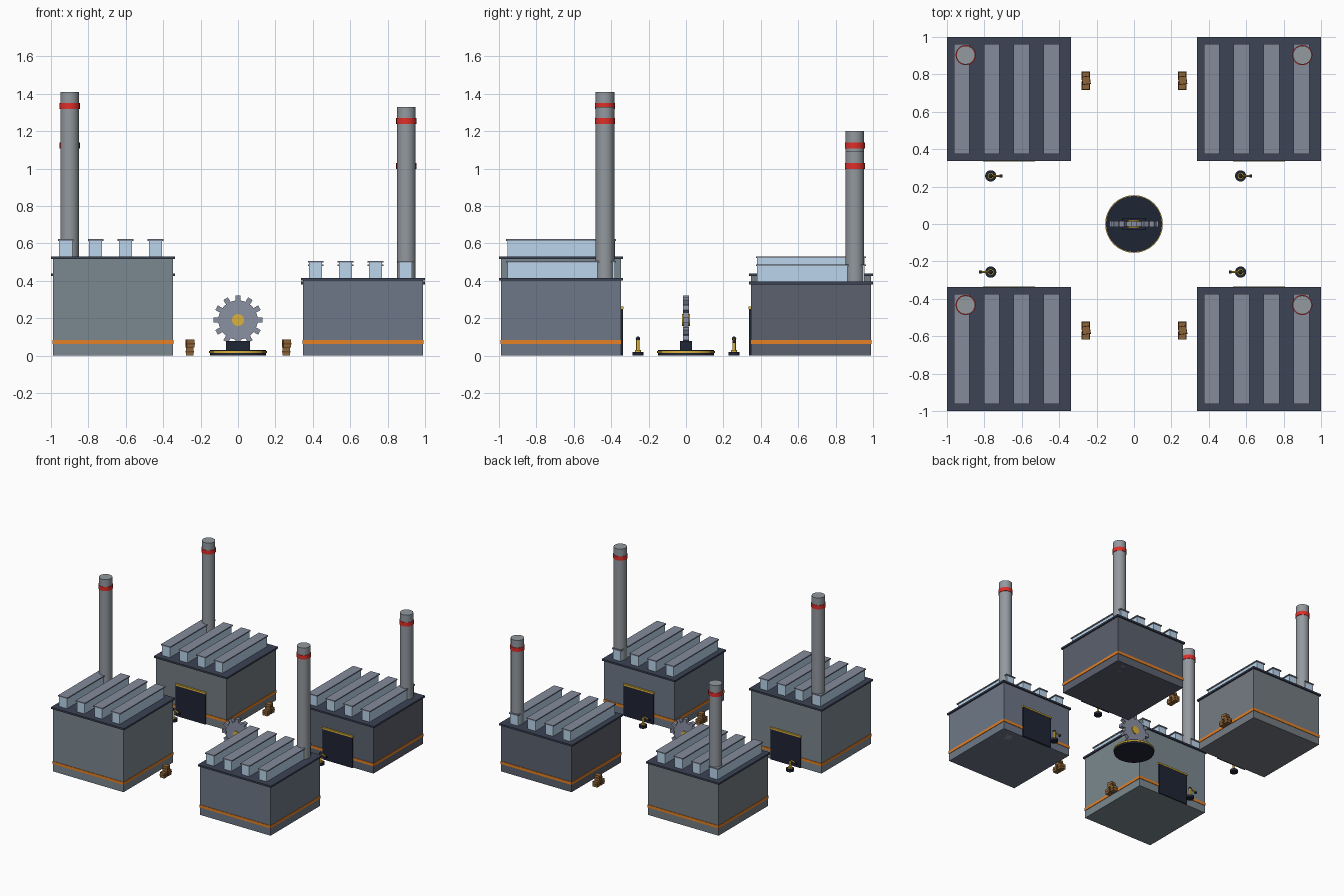
import bpy, math
from mathutils import Matrix, Vector

if "Cube" in bpy.data.objects:
    bpy.data.objects.remove(bpy.data.objects["Cube"])


def material(name, r, g, b):
    """Material from display (0-255) colour values."""
    m = bpy.data.materials.new(name)
    m.diffuse_color = tuple((c / 255) ** 2.2 for c in (r, g, b)) + (1,)
    m.use_nodes = True
    m.node_tree.nodes["Principled BSDF"].inputs["Base Color"].default_value = m.diffuse_color
    return m


DARK = material("dark_metal", 36, 41, 56)
ROOF = material("roof_slate", 62, 69, 86)
CAP = material("skylight_frame", 132, 138, 154)
GLASS = material("pale_glass", 185, 212, 235)
STACK = material("chimney_grey", 146, 152, 158)
RED = material("warning_red", 222, 50, 45)
ORANGE = material("stripe_orange", 228, 128, 42)
GOLD = material("machine_yellow", 220, 178, 60)
STEEL = material("gear_steel", 138, 144, 162)
WOOD = material("crate_wood", 140, 100, 58)
TRIM = material("crate_trim", 108, 74, 42)


def box(name, center, size, mat, rot=0.0, axis='Z'):
    bpy.ops.mesh.primitive_cube_add(size=1)
    o = bpy.context.object
    o.name = name
    o.matrix_world = (Matrix.Translation(center) @ Matrix.Rotation(rot, 4, axis)
                      @ Matrix.Diagonal((*size, 1)))
    o.data.materials.append(mat)
    return o


def slab(name, x, y, z0, z1, sx, sy, mat, rot=0.0):
    return box(name, (x, y, (z0 + z1) / 2), (sx, sy, z1 - z0), mat, rot)


def rod(name, a, b, r, mat, sides=24):
    a, b = Vector(a), Vector(b)
    bpy.ops.mesh.primitive_cylinder_add(vertices=sides, radius=r, depth=(b - a).length)
    o = bpy.context.object
    o.name = name
    o.matrix_world = (Matrix.Translation((a + b) / 2)
                      @ (b - a).to_track_quat('Z', 'Y').to_matrix().to_4x4())
    o.data.materials.append(mat)
    bpy.ops.object.shade_smooth_by_angle()
    return o


def ball(name, center, r, mat):
    bpy.ops.mesh.primitive_uv_sphere_add(segments=12, ring_count=8, radius=r, location=center)
    o = bpy.context.object
    o.name = name
    o.data.materials.append(mat)
    bpy.ops.object.shade_smooth_by_angle()


def factory(tag, sx, sy, h, stack_top, wall):
    cx, cy = 0.668 * sx, 0.668 * sy
    # walls, stripe and roof slab
    slab(tag + "_walls", cx, cy, 0, h, 0.64, 0.64, wall)
    slab(tag + "_stripe", cx, cy, 0.062, 0.084, 0.648, 0.648, ORANGE)
    slab(tag + "_roof", cx, cy, h, h + 0.014, 0.664, 0.664, ROOF)
    # skylight strips
    for i in range(4):
        x = cx - 0.253 + 0.16 * i
        slab(f"{tag}_skylight_{i}", x, cy, h + 0.014, h + 0.097, 0.07, 0.575, GLASS)
        slab(f"{tag}_skylight_cap_{i}", x, cy, h + 0.097, h + 0.106, 0.084, 0.587, CAP)
    # chimney with red band
    px, py = cx + 0.232 * sx, cy + 0.235
    rod(tag + "_chimney", (px, py, 0), (px, py, stack_top), 0.05, STACK)
    rod(tag + "_chimney_band", (px, py, stack_top - 0.092), (px, py, stack_top - 0.06), 0.054, RED)
    # door facing the middle aisle
    dy = cy - 0.322 * sy
    slab(tag + "_door", cx, dy, 0, 0.25, 0.27, 0.018, DARK)
    slab(tag + "_door_lintel", cx, dy, 0.25, 0.263, 0.28, 0.024, GOLD)
    # loading arm beside the door
    ax, ay = cx - 0.098, 0.257 * sy
    rod(tag + "_arm_base", (ax, ay, 0), (ax, ay, 0.02), 0.03, DARK)
    rod(tag + "_arm_collar", (ax, ay, 0.02), (ax, ay, 0.03), 0.017, GOLD)
    rod(tag + "_arm_post", (ax, ay, 0.02), (ax, ay, 0.09), 0.009, GOLD, 12)
    ball(tag + "_arm_joint", (ax, ay, 0.09), 0.012, DARK)
    rod(tag + "_forearm", (ax, ay, 0.09), (ax + 0.05 * sy, ay, 0.075), 0.006, GOLD, 12)
    box(tag + "_gripper", (ax + 0.055 * sy, ay, 0.074), (0.014, 0.016, 0.014), DARK)
    # crate stack beside the inner wall
    kx, ky = 0.258 * sx, cy + 0.098
    for i, (dx, dyy, z, a) in enumerate(((0, -0.026, 0, 0), (0, 0.026, 0, 0), (0.002, 0.002, 0.043, 0.15))):
        slab(f"{tag}_crate_{i}", kx + dx, ky + dyy, z, z + 0.042, 0.042, 0.042, WOOD, a)
        slab(f"{tag}_crate_strap_{i}", kx + dx, ky + dyy, z + 0.017, z + 0.025, 0.045, 0.045, TRIM, a)


factory("front_left", -1, -1, 0.516, 1.41, material("wall_front_left", 122, 135, 142))
factory("front_right", 1, -1, 0.401, 1.33, material("wall_front_right", 110, 119, 134))
factory("back_left", -1, 1, 0.425, 1.20, material("wall_back_left", 116, 123, 129))
factory("back_right", 1, 1, 0.381, 1.09, material("wall_back_right", 92, 97, 110))

# gear monument in the middle
rod("plinth", (0, 0, 0), (0, 0, 0.03), 0.15, DARK, 32)
rod("plinth_ring", (0, 0, 0.014), (0, 0, 0.025), 0.154, GOLD, 32)
slab("gear_stand", 0, 0, 0.03, 0.078, 0.13, 0.064, DARK)
GZ = 0.19
rod("gear_disc", (0, -0.014, GZ), (0, 0.014, GZ), 0.105, STEEL, 32)
rod("gear_hub", (0, -0.021, GZ), (0, 0.021, GZ), 0.032, GOLD)
for i in range(12):
    a = i * math.tau / 12
    box(f"gear_tooth_{i}", (0.114 * math.sin(a), 0, GZ + 0.114 * math.cos(a)),
        (0.028, 0.032, 0.036), STEEL, a, 'Y')
